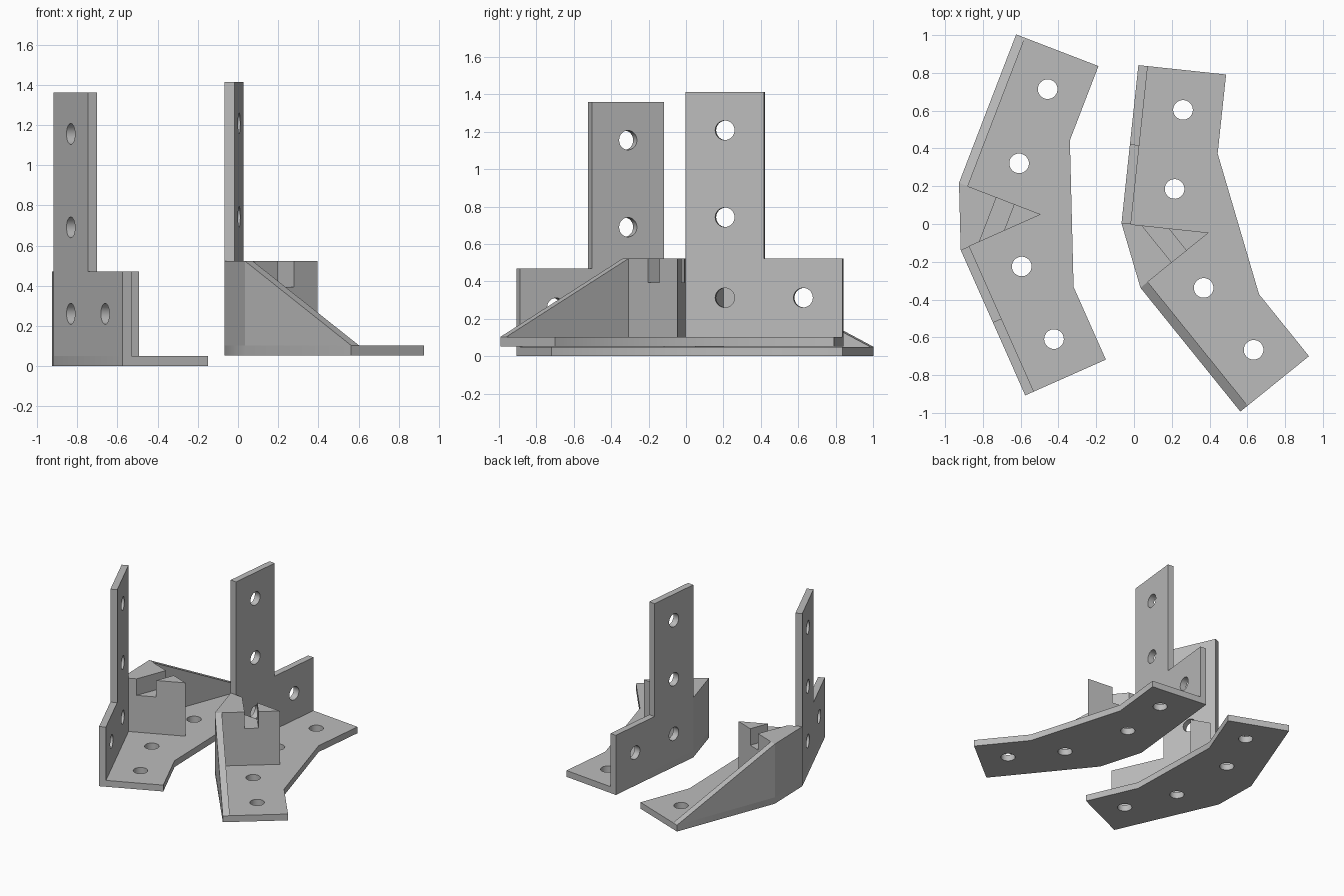
import bpy, bmesh, math
from mathutils import Matrix, Vector

cube = bpy.data.objects.get("Cube")
if cube:
    bpy.data.objects.remove(cube)

# Shared dimensions of a bracket
THICK = 0.05        # plate thickness
HALF = 0.178        # half of the short middle edge
ARM = 0.842         # length of each arm
WIDTH = 0.467       # width of the base strip
LOW, TALL = 0.47, 1.36
NOTCH_FLOOR = 0.34
HOLE_R = 0.052
BEND = math.radians(22.5)
S, C = math.sin(BEND), math.cos(BEND)

grey = bpy.data.materials.new("Plain grey")
grey.use_nodes = True
grey.diffuse_color = (0.5, 0.5, 0.5, 1)
grey.node_tree.nodes["Principled BSDF"].inputs["Base Color"].default_value = (0.5, 0.5, 0.5, 1)


def circle(centre, sides=32):
    return [(centre[0] + HOLE_R * math.cos(2 * math.pi * i / sides),
             centre[1] + HOLE_R * math.sin(2 * math.pi * i / sides)) for i in range(sides)]


def panel(name, outline, holes, depth, matrix):
    """Flat outline with round holes, extruded from 0 to depth, then placed."""
    curve = bpy.data.curves.new(name, 'CURVE')
    curve.dimensions = '2D'
    curve.fill_mode = 'BOTH'
    curve.extrude = depth / 2
    for ring in [outline] + [circle(h) for h in holes]:
        spline = curve.splines.new('POLY')
        spline.points.add(len(ring) - 1)
        for point, (x, y) in zip(spline.points, ring):
            point.co = (x, y, 0, 1)
        spline.use_cyclic_u = True
    helper = bpy.data.objects.new(name + "_outline", curve)
    bpy.context.collection.objects.link(helper)
    graph = bpy.context.evaluated_depsgraph_get()
    mesh = bpy.data.meshes.new_from_object(helper.evaluated_get(graph))
    bpy.data.objects.remove(helper)
    bpy.data.curves.remove(curve)

    mesh.transform(matrix @ Matrix.Translation((0, 0, depth / 2)))
    bm = bmesh.new()
    bm.from_mesh(mesh)
    bmesh.ops.remove_doubles(bm, verts=bm.verts, dist=1e-5)
    bmesh.ops.recalc_face_normals(bm, faces=bm.faces)
    bm.to_mesh(mesh)
    bm.free()
    mesh.materials.clear()
    mesh.materials.append(grey)
    mesh.name = name
    part = bpy.data.objects.new(name, mesh)
    bpy.context.collection.objects.link(part)
    bpy.ops.object.select_all(action='DESELECT')
    part.select_set(True)
    bpy.context.view_layer.objects.active = part
    bpy.ops.object.shade_smooth_by_angle(angle=math.radians(30))
    return part


def upright(corner, along, inward):
    """Matrix that stands a panel on edge along an arm."""
    m = Matrix.Identity(4)
    for col, axis in enumerate((along.to_3d(), Vector((0, 0, 1)), inward.to_3d(), corner.to_3d())):
        for row in range(3):
            m[row][col] = axis[row]
    return m


def bracket(side, frame):
    # Two corners and the directions of the two arms
    p, q = Vector((0, -HALF)), Vector((0, HALF))
    p_dir, p_in = Vector((S, -C)), Vector((C, S))
    q_dir, q_in = Vector((S, C)), Vector((C, -S))

    # Bent base strip with four holes
    base, holes = [], []
    for corner, along, inward in ((p, p_dir, p_in), (q, q_dir, q_in)):
        edge = [corner, corner + along * ARM, corner + along * ARM + inward * WIDTH,
                corner + along * ARM / 2 + inward * WIDTH]
        base += edge if corner is p else edge[::-1]
        holes += [corner + along * ARM * f + inward * 0.26 for f in (0.25, 0.75)]
    panel(side + "_base", base, holes, THICK, frame)

    # Stepped upright plate with four holes
    a, b = ARM * 0.25, ARM * 0.75
    stepped = [(0, THICK), (ARM, THICK), (ARM, LOW), (ARM / 2, LOW), (ARM / 2, TALL), (0, TALL)]
    panel(side + "_upright", stepped, [(a, 0.26), (b, 0.26), (a, 0.69), (a, 1.155)],
          THICK, frame @ upright(p, p_dir, p_in))

    # Sloping rib on the other arm
    panel(side + "_sloping_rib", [(0, THICK), (ARM, THICK), (0, LOW)], [], THICK,
          frame @ upright(q, q_dir, q_in))

    # Corner block: wedge with a channel parallel to the rib
    reach = HALF / S
    apex = q + q_in * reach

    def cut(d):
        return q + q_in * d, apex - p_in * (reach - d) * math.sqrt(2)

    (n1, n2), (f1, f2) = cut(0.213), cut(0.313)
    for name, outline, z0, z1 in (("_block_lower", [p, apex, q], THICK, NOTCH_FLOOR),
                                  ("_block_rear", [p, n2, n1, q], NOTCH_FLOOR, LOW),
                                  ("_block_tip", [f2, apex, f1], NOTCH_FLOOR, LOW)):
        panel(side + name, outline, [], z1 - z0, frame @ Matrix.Translation((0, 0, z0)))


# Two mirrored brackets, the left one standing slightly higher
bracket("right", Matrix.Translation((-0.922, 0.04, 0))
        @ Matrix.Rotation(math.radians(1.45), 4, 'Z'))
bracket("left", Matrix.Translation((-0.016, -0.167, 0.053))
        @ Matrix.Rotation(math.radians(16.4), 4, 'Z') @ Matrix.Diagonal((1, -1, 1, 1)))
